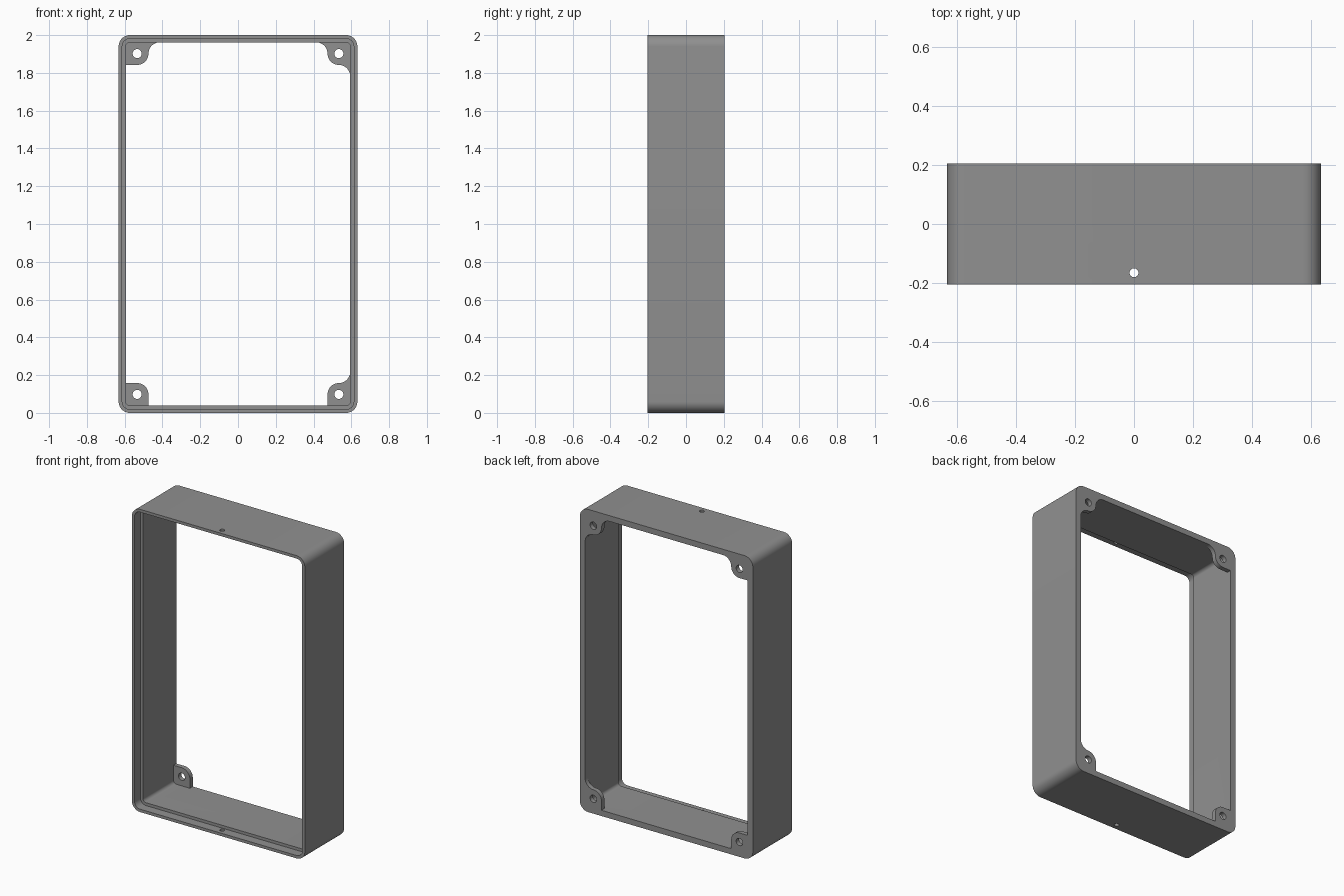
import bpy, bmesh, math
from mathutils import Vector

if "Cube" in bpy.data.objects:
    bpy.data.objects.remove(bpy.data.objects["Cube"])

W, H, D = 0.632, 1.0, 0.205      # half width, half height, half depth
WALL, LEDGE = 0.038, 0.019       # wall thickness, rebate width
REBATE_Y = -D + 0.062            # rebate floor
TAB, R, TAB_T = 0.12, 0.06, 0.03 # tab size, tab radius, tab thickness

grey = bpy.data.materials.new("grey plastic")
grey.diffuse_color = (0.28, 0.28, 0.28, 1)
grey.use_nodes = True
grey.node_tree.nodes["Principled BSDF"].inputs["Base Color"].default_value = grey.diffuse_color


def finish(bm, name):
    bmesh.ops.recalc_face_normals(bm, faces=bm.faces)
    me = bpy.data.meshes.new(name)
    bm.to_mesh(me)
    bm.free()
    ob = bpy.data.objects.new(name, me)
    bpy.context.collection.objects.link(ob)
    me.materials.append(grey)
    return ob


def arc(cx, cy, r, a0, a1, n=10):
    return [(cx + r * math.cos(math.radians(a0 + (a1 - a0) * i / n)),
             cy + r * math.sin(math.radians(a0 + (a1 - a0) * i / n))) for i in range(n + 1)]


def rounded_loop(bm, inset, r, y):
    w, h = W - inset - r, H - inset - r
    pts = []
    for k, (sx, sz) in enumerate([(1, 1), (-1, 1), (-1, -1), (1, -1)]):
        pts += arc(sx * w, sz * h, r, 90 * k, 90 * k + 90)
    return [bm.verts.new((x, y, z + H)) for x, z in pts]


def cylinder(name, loc, r, depth, axis):
    bm = bmesh.new()
    bmesh.ops.create_cone(bm, cap_ends=True, segments=32, radius1=r, radius2=r, depth=depth)
    ob = finish(bm, name)
    ob.rotation_euler = (math.pi / 2, 0, 0) if axis == 'Y' else (0, 0, 0)
    ob.location = loc
    ob.hide_render = True
    return ob


def boolean(target, other, op):
    m = target.modifiers.new(op, 'BOOLEAN')
    m.operation, m.object, m.solver = op, other, 'EXACT'
    bpy.context.view_layer.objects.active = target
    bpy.ops.object.modifier_apply(modifier=m.name)
    bpy.data.objects.remove(other)


# Rectangular frame with a stepped rebate around the front opening
bm = bmesh.new()
loops = [rounded_loop(bm, *a) for a in (
    (0, 0.06, D), (0, 0.06, -D), (LEDGE, 0.041, -D), (LEDGE, 0.041, REBATE_Y),
    (WALL, 0.022, REBATE_Y), (WALL, 0.022, D))]
for a, b in zip(loops, loops[1:] + loops[:1]):
    for i in range(len(a)):
        j = (i + 1) % len(a)
        bm.faces.new((a[i], a[j], b[j], b[i]))
frame = finish(bm, "frame")

# Corner screw tabs at the back: side x, side z, fillet on side wall, fillet on end wall
for sx, sz, side, end in [(-1, -1, 0, 0), (1, -1, 1, 0), (-1, 1, 0, 1), (1, 1, 1, 1)]:
    e = -0.015
    pts = [(e, e)]
    pts += [(TAB + R, e)] + arc(TAB + R, R, R, 270, 180) if end else [(TAB, e)]
    pts += arc(TAB - R, TAB - R, R, 0, 90)[1 if end else 0:]
    pts += arc(R, TAB + R, R, 270, 180)[1:] + [(e, TAB + R)] if side else [(e, TAB)]
    bm = bmesh.new()
    face = bm.faces.new([bm.verts.new((sx * (W - WALL - u), D, H + sz * (H - WALL - v)))
                         for u, v in pts])
    ext = bmesh.ops.extrude_face_region(bm, geom=[face])
    for v in ext["geom"]:
        if isinstance(v, bmesh.types.BMVert):
            v.co += Vector((0, -TAB_T, 0))
    boolean(frame, finish(bm, "corner_tab"), 'UNION')
    c = TAB - R
    boolean(frame, cylinder("screw_cutter", (sx * (W - WALL - c), D, H + sz * (H - WALL - c)),
                            0.024, 0.15, 'Y'), 'DIFFERENCE')

# Small pin holes through the top and bottom walls
for z in (0, 2 * H):
    boolean(frame, cylinder("pin_cutter", (0, -0.165, z), 0.015, 0.2, 'Z'), 'DIFFERENCE')

bpy.ops.object.select_all(action='DESELECT')
frame.select_set(True)
bpy.context.view_layer.objects.active = frame
bpy.ops.object.shade_smooth_by_angle(angle=math.radians(30))
